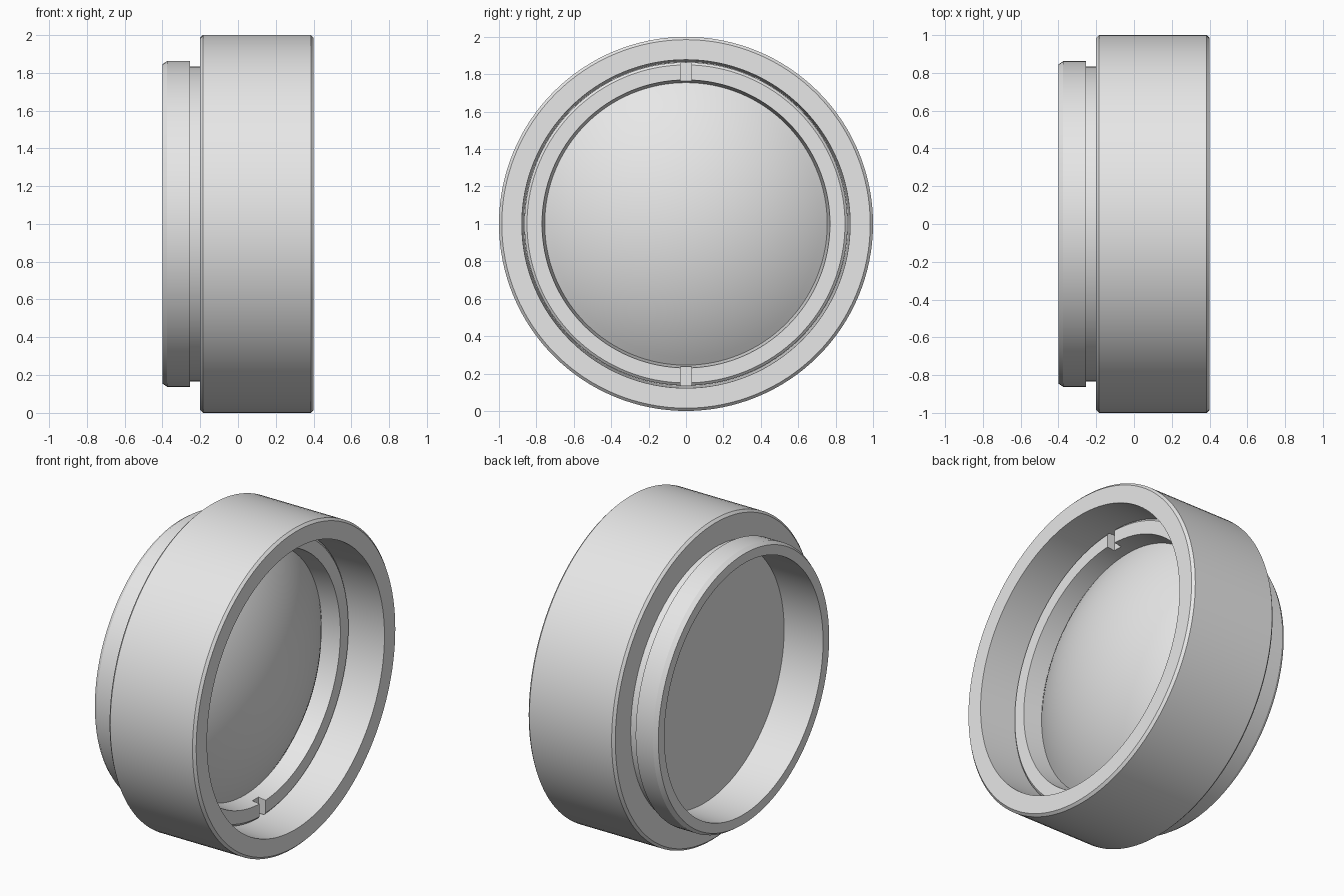
import bpy, bmesh, math

if "Cube" in bpy.data.objects:
    bpy.data.objects.remove(bpy.data.objects["Cube"])

SIDES = 128
AXIS_Z = 1.0

grey = bpy.data.materials.new("plain_grey")
grey.use_nodes = True
colour = (0.8, 0.8, 0.8, 1.0)
grey.diffuse_color = colour
grey.node_tree.nodes["Principled BSDF"].inputs["Base Color"].default_value = colour


def smooth(obj):
    bpy.ops.object.select_all(action='DESELECT')
    obj.select_set(True)
    bpy.context.view_layer.objects.active = obj
    bpy.ops.object.shade_smooth_by_angle(angle=math.radians(25))


def revolve(name, profile, closed=True):
    """Spin a profile of (x, radius) points about the horizontal optical axis."""
    bm = bmesh.new()
    verts = [bm.verts.new((x, 0, AXIS_Z + r)) for x, r in profile]
    edges = [bm.edges.new(pair) for pair in zip(verts, verts[1:])]
    if closed:
        edges.append(bm.edges.new((verts[-1], verts[0])))
    bmesh.ops.spin(bm, geom=verts + edges, cent=(0, 0, AXIS_Z), axis=(1, 0, 0),
                   angle=math.tau, steps=SIDES, use_duplicate=False)
    bmesh.ops.remove_doubles(bm, verts=bm.verts[:], dist=1e-4)
    bmesh.ops.recalc_face_normals(bm, faces=bm.faces[:])
    mesh = bpy.data.meshes.new(name)
    bm.to_mesh(mesh)
    bm.free()
    mesh.materials.append(grey)
    obj = bpy.data.objects.new(name, mesh)
    bpy.context.collection.objects.link(obj)
    return obj


# Housing: wide barrel, undercut groove and narrower rear flange, all hollow
housing = revolve("housing", [
    (-0.40, 0.785), (-0.40, 0.845), (-0.375, 0.862), (-0.255, 0.862),
    (-0.255, 0.833), (-0.20, 0.833), (-0.20, 0.985), (-0.185, 1.0),
    (0.385, 1.0), (0.40, 0.985), (0.40, 0.878), (0.05, 0.866),
    (0.05, 0.785)])
smooth(housing)

# Lens: flat rear face, short rim and a domed front
EDGE_R, EDGE_X, SLOPE = 0.757, 0.05, math.radians(35)
R = EDGE_R / math.sin(SLOPE)
DOME_STEPS = 16
dome = []
for i in range(DOME_STEPS + 1):
    a = SLOPE * (1 - i / DOME_STEPS)
    dome.append((EDGE_X + R * (math.cos(a) - math.cos(SLOPE)), R * math.sin(a)))
lens = revolve("lens", [(-0.13, 0.0), (-0.13, 0.786), (0.049, 0.786)] + dome, closed=False)
smooth(lens)

# Retaining ring with two spanner slots, at top and bottom
ring = revolve("retaining_ring", [
    (0.05, 0.755), (0.17, 0.77), (0.17, 0.85), (0.158, 0.864), (0.05, 0.864)])
for side in (1, -1):
    bpy.ops.mesh.primitive_cube_add(size=1, location=(0.17, 0, AXIS_Z + side * 0.81))
    cutter = bpy.context.object
    cutter.name = "slot_cutter"
    cutter.hide_render = True
    cutter.scale = (0.10, 0.06, 0.20)
    bpy.context.view_layer.update()
    cut = ring.modifiers.new("slot", 'BOOLEAN')
    cut.operation = 'DIFFERENCE'
    cut.solver = 'EXACT'
    cut.object = cutter
    bpy.context.view_layer.objects.active = ring
    bpy.ops.object.modifier_apply(modifier=cut.name)
    bpy.data.objects.remove(cutter)
smooth(ring)
